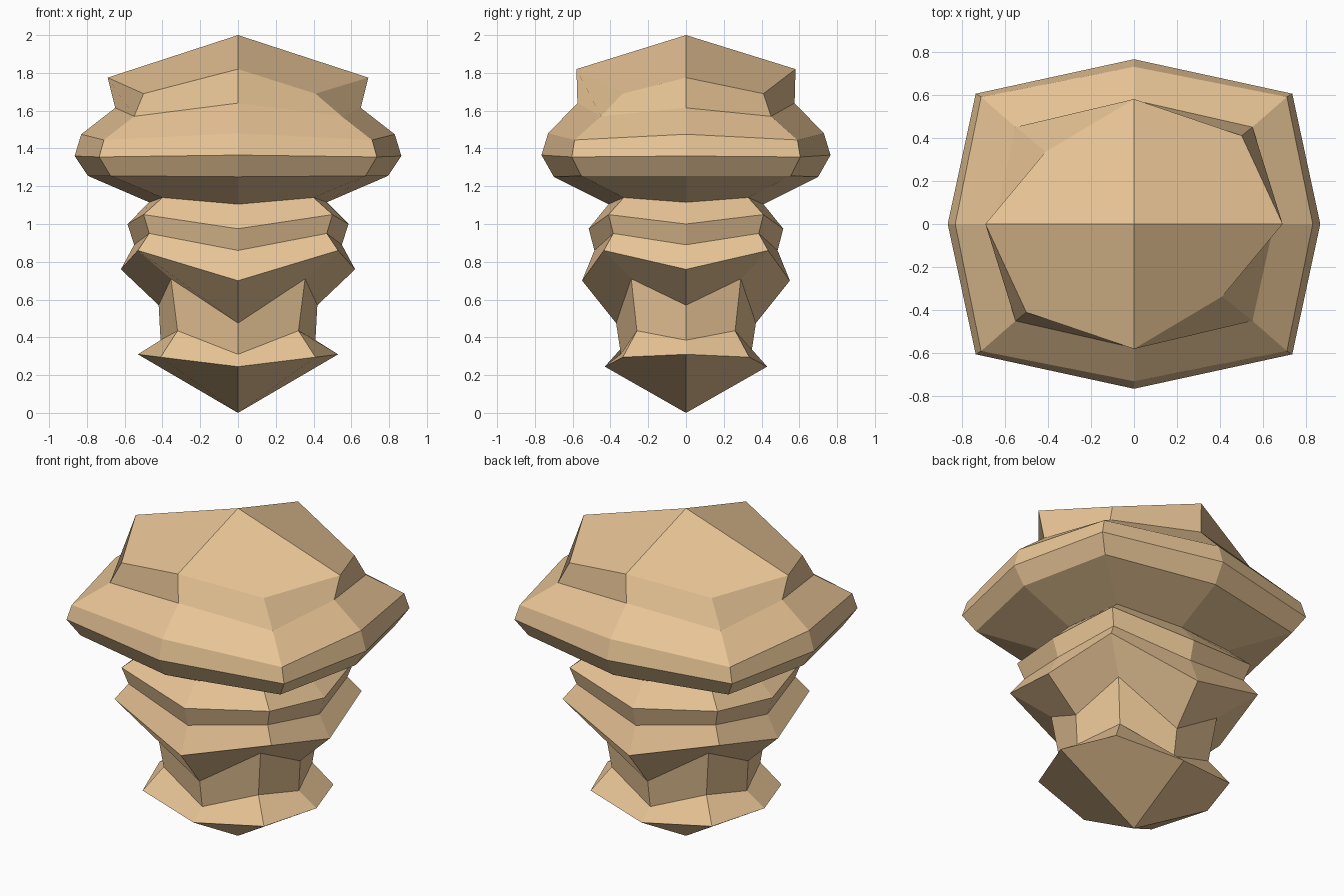
import bpy, bmesh

# Eight-sided rings, top to bottom:
# side x, side z, front y, front z, corner x, corner y, corner z
RINGS = [
    (0.69, 1.775, 0.58, 1.82, 0.50, 0.41, 1.69),
    (0.65, 1.615, 0.575, 1.64, 0.55, 0.45, 1.57),
    (0.83, 1.475, 0.73, 1.48, 0.71, 0.59, 1.445),
    (0.865, 1.36, 0.765, 1.365, 0.735, 0.605, 1.355),
    (0.795, 1.255, 0.70, 1.25, 0.675, 0.555, 1.255),
    (0.47, 1.115, 0.41, 1.105, 0.40, 0.33, 1.14),
    (0.585, 1.00, 0.515, 0.975, 0.50, 0.41, 1.05),
    (0.55, 0.89, 0.485, 0.86, 0.47, 0.385, 0.95),
    (0.62, 0.76, 0.55, 0.70, 0.53, 0.435, 0.86),
    (0.42, 0.57, 0.37, 0.475, 0.355, 0.29, 0.71),
    (0.41, 0.385, 0.345, 0.31, 0.32, 0.26, 0.435),
    (0.53, 0.31, 0.43, 0.245, 0.41, 0.335, 0.295),
]
DIRS = [(1, 0), (1, 1), (0, 1), (-1, 1), (-1, 0), (-1, -1), (0, -1), (1, -1)]

bm = bmesh.new()


def ring(i, row):
    sx, sz, fy, fz, cx, cy, cz = row
    verts = []
    for dx, dy in DIRS:
        if dy == 0:
            co = (dx * sx, 0, sz)
        elif dx == 0:
            co = (0, dy * fy, fz)
        else:
            # two opposite top corners are pulled inwards
            k = 0.82 if i == 0 and dx * dy < 0 else 1.0
            co = (dx * cx * k, dy * cy * k, cz)
        verts.append(bm.verts.new(co))
    return verts


# Stacked folded body
loops = [ring(i, r) for i, r in enumerate(RINGS)]
for a, b in zip(loops, loops[1:]):
    for j in range(8):
        k = (j + 1) % 8
        bm.faces.new((a[j], b[j], b[k], a[k]))

# Pointed top and bottom, four quads each
for z, loop in ((2.0, loops[0]), (0.0, loops[-1])):
    tip = bm.verts.new((0, 0, z))
    for j in range(0, 8, 2):
        bm.faces.new((tip, loop[j], loop[j + 1], loop[(j + 2) % 8]))

bmesh.ops.recalc_face_normals(bm, faces=bm.faces)
mesh = bpy.data.meshes.new("folded_stack")
bm.to_mesh(mesh)
bm.free()
body = bpy.data.objects.new("folded_stack", mesh)
bpy.context.collection.objects.link(body)

# Tan colour
mat = bpy.data.materials.new("tan")
mat.diffuse_color = (0.80, 0.55, 0.30, 1)
mesh.materials.append(mat)
